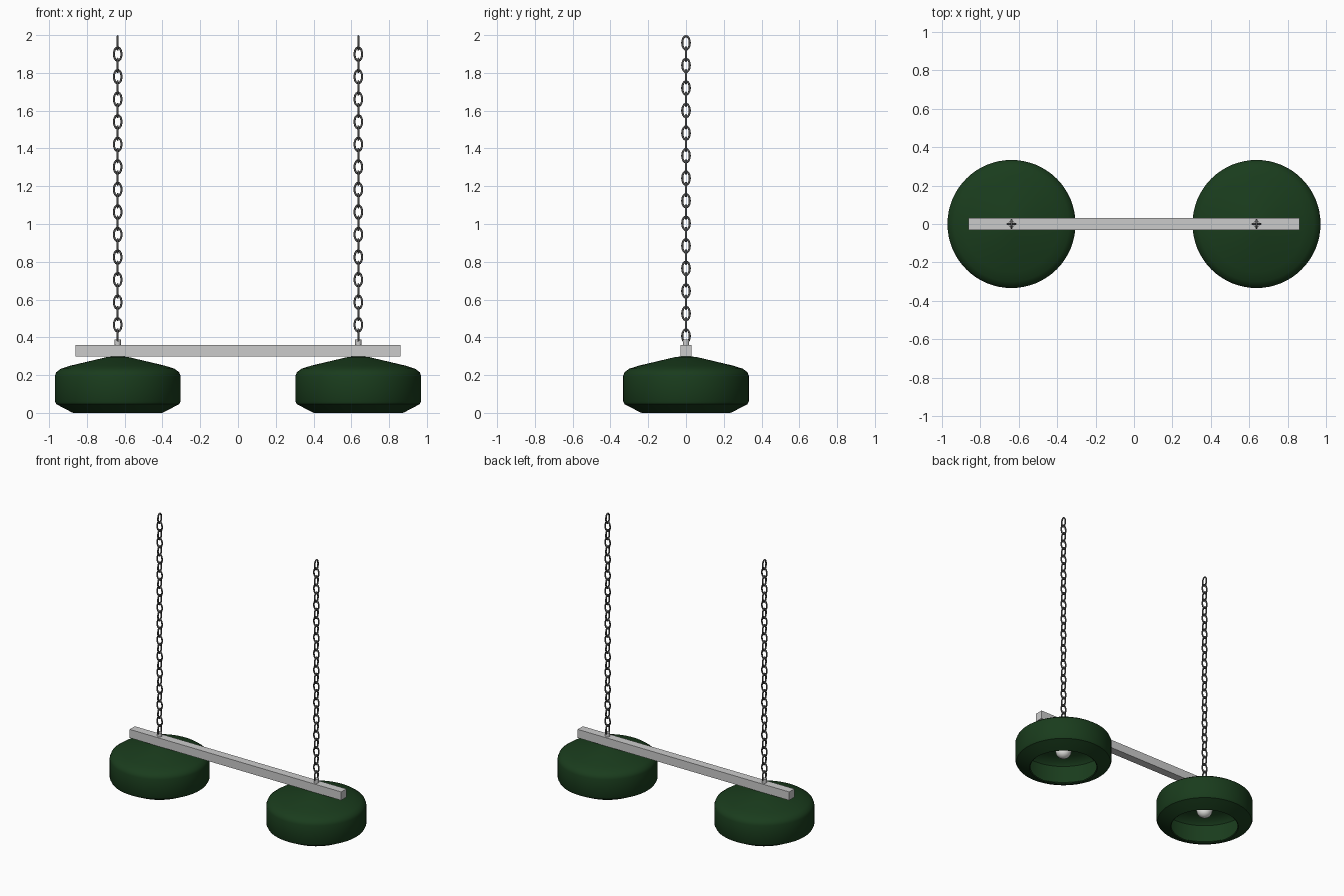
import bpy, bmesh
from math import sin, cos, pi, radians

if "Cube" in bpy.data.objects:
    bpy.data.objects.remove(bpy.data.objects["Cube"])

LAMP_X = 0.637
SIDES = (("left", -LAMP_X), ("right", LAMP_X))


def material(name, rgb):
    m = bpy.data.materials.new(name)
    m.diffuse_color = (*rgb, 1)
    m.use_nodes = True
    m.node_tree.nodes["Principled BSDF"].inputs["Base Color"].default_value = m.diffuse_color
    return m


GREEN = material("dark_green", (0.010, 0.045, 0.012))
IRON = material("dark_iron", (0.10, 0.10, 0.10))
WHITE = material("bulb_white", (0.85, 0.85, 0.82))


def add_object(name, bm, location, mat=None, smooth=None):
    bmesh.ops.recalc_face_normals(bm, faces=bm.faces)
    mesh = bpy.data.meshes.new(name)
    bm.to_mesh(mesh)
    bm.free()
    obj = bpy.data.objects.new(name, mesh)
    obj.location = location
    bpy.context.collection.objects.link(obj)
    if mat:
        mesh.materials.append(mat)
    if smooth:
        bpy.ops.object.select_all(action='DESELECT')
        obj.select_set(True)
        bpy.context.view_layer.objects.active = obj
        bpy.ops.object.shade_smooth_by_angle(angle=radians(smooth))
    return obj


def lathe(profile, steps=64):
    """Spin an (r, z) profile around the z axis."""
    bm = bmesh.new()
    verts = [bm.verts.new((r, 0, z)) for r, z in profile]
    edges = [bm.edges.new(pair) for pair in zip(verts, verts[1:])]
    bmesh.ops.spin(bm, geom=verts + edges, cent=(0, 0, 0), axis=(0, 0, 1),
                   angle=2 * pi, steps=steps)
    bmesh.ops.remove_doubles(bm, verts=bm.verts, dist=1e-5)
    return bm


def add_link(bm, z, turned, half_w=0.020, half_h=0.0355, wire=0.0055, n=24, m=8):
    """One oval chain link standing upright at height z."""
    rings = []
    for i in range(n):
        a = 2 * pi * i / n
        ring = []
        for j in range(m):
            b = 2 * pi * j / m
            u = (half_w + wire * cos(b)) * cos(a)
            w = (half_h + wire * cos(b)) * sin(a)
            v = wire * sin(b)
            ring.append(bm.verts.new((v, u, z + w) if turned else (u, v, z + w)))
        rings.append(ring)
    for i in range(n):
        p, q = rings[i], rings[(i + 1) % n]
        for j in range(m):
            k = (j + 1) % m
            bm.faces.new((p[j], q[j], q[k], p[k]))


# outer skin of the shade, then back along the inner skin
SHADE = [(0, 0.300), (0.055, 0.296), (0.25, 0.250), (0.30, 0.234), (0.325, 0.216),
         (0.333, 0.195), (0.333, 0.062), (0.325, 0.046), (0.30, 0.033), (0.245, 0.004),
         (0.235, 0.0), (0.228, 0.006), (0.29, 0.042), (0.318, 0.065), (0.318, 0.192),
         (0.30, 0.215), (0.25, 0.234), (0.055, 0.281), (0, 0.285)]
BULB = [(0, 0.075), (0.022, 0.080), (0.040, 0.092), (0.052, 0.112), (0.055, 0.130),
        (0.052, 0.148), (0.042, 0.172), (0.030, 0.195), (0.026, 0.215), (0, 0.215)]
SOCKET = [(0, 0.205), (0.030, 0.205), (0.030, 0.290), (0, 0.290)]
MOUNT = [(0, 0.355), (0.017, 0.355), (0.017, 0.388), (0, 0.388)]

# crossbar
bm = bmesh.new()
bmesh.ops.create_cube(bm, size=1)
bmesh.ops.scale(bm, vec=(1.72, 0.06, 0.062), verts=bm.verts)
add_object("crossbar", bm, (0, 0, 0.329))

for side, x in SIDES:
    at = (x, 0, 0)
    # lamp
    add_object(side + "_shade", lathe(SHADE), at, GREEN, 35)
    add_object(side + "_bulb", lathe(BULB, 32), at, WHITE, 50)
    add_object(side + "_socket", lathe(SOCKET, 24), at, None, 35)
    add_object(side + "_chain_mount", lathe(MOUNT, 16), at, None, 35)
    # chain of alternating links
    bm = bmesh.new()
    for i in range(27):
        add_link(bm, 1.959 - i * 0.0597, i % 2 == 0)
    add_object(side + "_chain", bm, at, IRON, 60)
